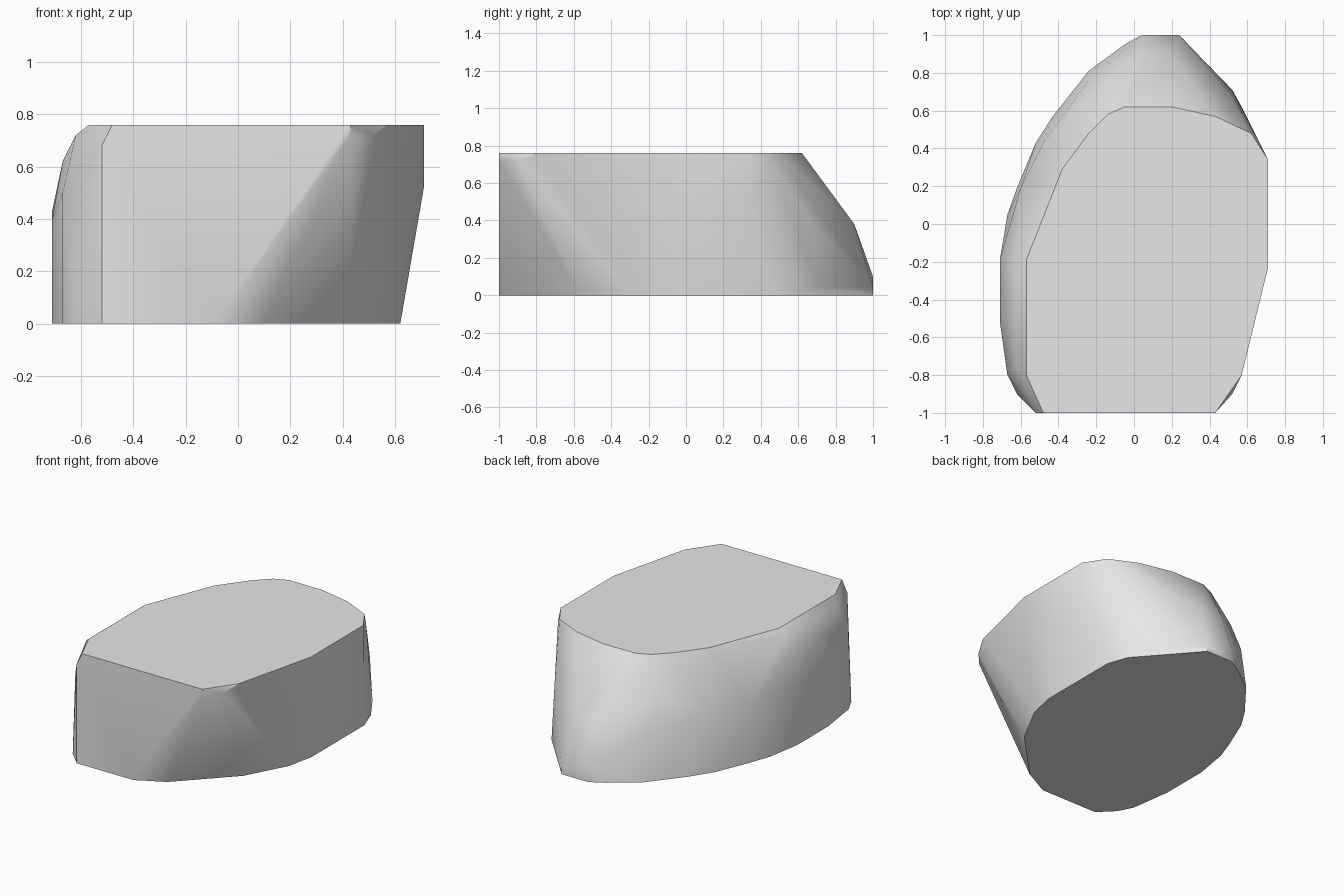
import bpy, bmesh, math

cube = bpy.data.objects.get("Cube")
if cube:
    bpy.data.objects.remove(cube, do_unlink=True)

HEIGHT = 0.76

# Flat top outline
top = [(-.48, -1), (.43, -1), (.57, -.8), (.71, -.23), (.71, .34), (.62, .48),
       (.43, .57), (.2, .62), (-.05, .62), (-.14, .58), (-.24, .48),
       (-.38, .29), (-.57, -.19), (-.57, -.8)]

# Rounded outer side and back tip, widest at the ground
outer = [(-.52, -1), (-.62, -.9), (-.67, -.8), (-.71, -.52), (-.71, -.19),
         (-.67, .05), (-.62, .19), (-.52, .43), (-.43, .57), (-.24, .81),
         (-.05, .95), (.04, 1), (.24, 1)]

# Undercut side of the base
undercut = [(.57, .62), (.62, .48), (.62, -.09), (.58, -.28), (.43, -.56),
            (.10, -.9), (-.09, -1)]

# Bulges and chipped corners between base and top
bulges = [(-.71, -.52, .4), (-.71, -.19, .43), (-.67, -.8, .5), (-.67, -.19, .62),
          (-.67, -.5, .62), (-.62, -.19, .72), (-.62, -.75, .72), (-.52, -1, .68),
          (-.6, .19, .4), (-.48, .43, .42), (-.24, .76, .3), (-.24, .66, .52),
          (.04, 1, .1), (.24, 1, .04), (.04, .9, .38), (.2, .9, .38),
          (.52, .71, .05), (.52, .68, .38), (.66, .44, .72),
          (.71, .34, .52), (.71, 0, .52), (.43, -1, .72), (.52, -.9, .72)]

points = [(x, y, HEIGHT) for x, y in top]
points += [(x, y, 0) for x, y in outer + undercut]
points += bulges

# Wrap the stone in one convex skin and merge its flat faces
bm = bmesh.new()
for p in points:
    bm.verts.new(p)
hull = bmesh.ops.convex_hull(bm, input=bm.verts[:])
loose = {g for g in hull["geom_interior"] + hull["geom_unused"]
         if isinstance(g, bmesh.types.BMVert)}
bmesh.ops.delete(bm, geom=list(loose), context="VERTS")
bmesh.ops.dissolve_limit(bm, angle_limit=math.radians(1),
                         verts=bm.verts[:], edges=bm.edges[:])
bmesh.ops.recalc_face_normals(bm, faces=bm.faces[:])

mesh = bpy.data.meshes.new("stone")
bm.to_mesh(mesh)
bm.free()
stone = bpy.data.objects.new("stone", mesh)
bpy.context.collection.objects.link(stone)

# Plain grey surface
grey = bpy.data.materials.new("stone grey")
grey.use_nodes = True
colour = (0.8, 0.8, 0.8, 1)
grey.diffuse_color = colour
grey.node_tree.nodes["Principled BSDF"].inputs["Base Color"].default_value = colour
mesh.materials.append(grey)

# Soft sides with crisp rims
bpy.ops.object.select_all(action="DESELECT")
stone.select_set(True)
bpy.context.view_layer.objects.active = stone
bpy.ops.object.shade_smooth_by_angle(angle=math.radians(35))
